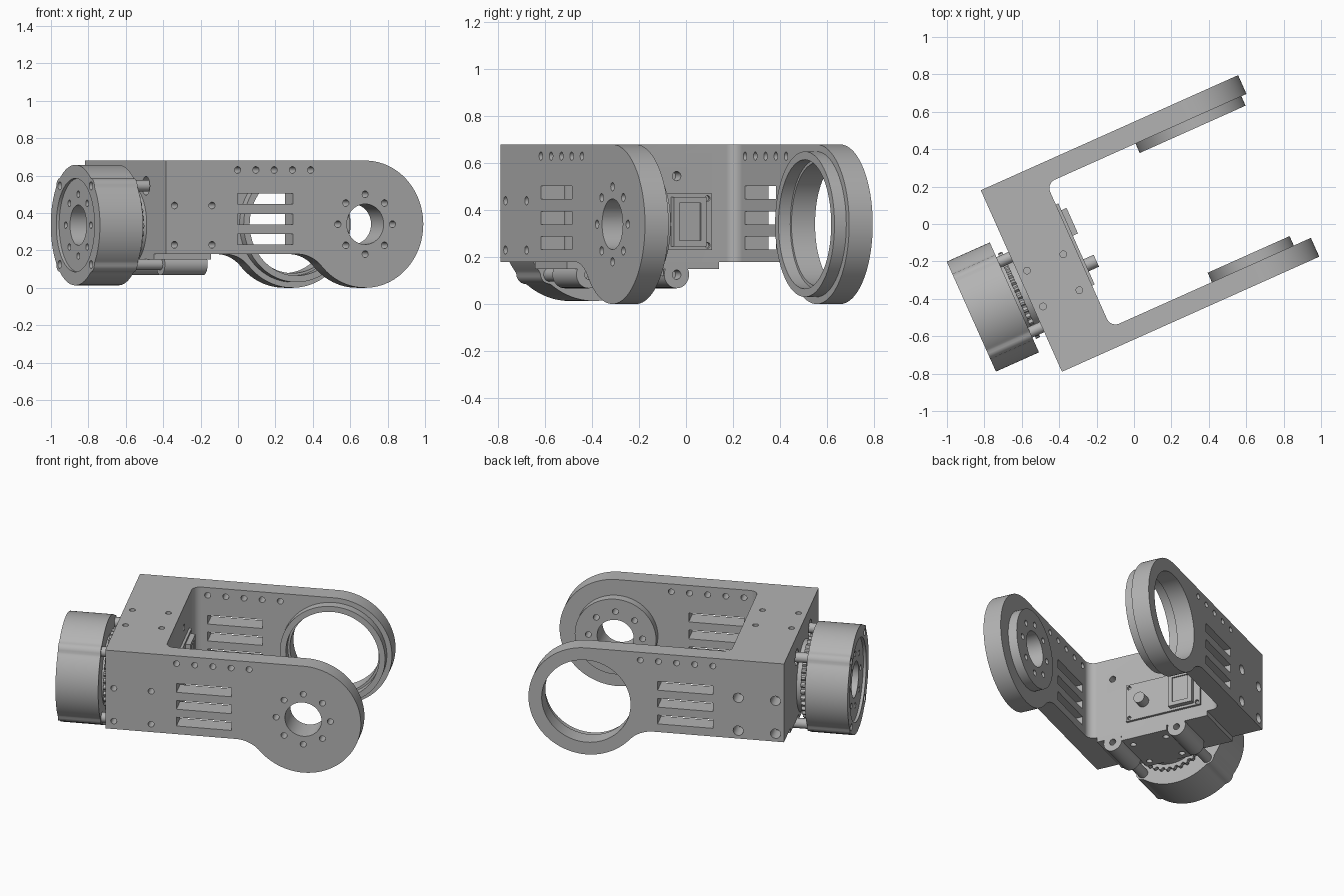
import bpy, bmesh
from math import sin, cos, pi, radians, sqrt, atan2
from mathutils import Matrix, Vector

cube = bpy.data.objects.get("Cube")
if cube:
    bpy.data.objects.remove(cube, do_unlink=True)

# One grey for the whole assembly
grey = bpy.data.materials.new("machined grey")
grey.use_nodes = True
COLOUR = (0.45, 0.45, 0.45, 1)
grey.diffuse_color = COLOUR
grey.node_tree.nodes["Principled BSDF"].inputs["Base Color"].default_value = COLOUR

# Local frame: u along the arms, v across them, z up
PLACE = Matrix.Translation((-0.385, -0.79, 0)) @ Matrix.Rotation(radians(24.1), 4, "Z")
AXES = {"u": lambda p, d: (d, p[0], p[1]),
        "v": lambda p, d: (p[0], d, p[1]),
        "z": lambda p, d: (p[0], p[1], d)}
parts = []


def circle(x, y, r, n=48):
    return [(x + r * cos(2 * pi * i / n), y + r * sin(2 * pi * i / n)) for i in range(n)]


def arc(x, y, r, a, b, n=12):
    return [(x + r * cos(a + (b - a) * i / n), y + r * sin(a + (b - a) * i / n)) for i in range(n + 1)]


def rect(x0, x1, y0, y1):
    return [(x0, y0), (x1, y0), (x1, y1), (x0, y1)]


def solid(name, prisms):
    """Object made of prisms (outline, axis, start, end)."""
    bm = bmesh.new()
    for outline, axis, a, b in prisms:
        low = [bm.verts.new(AXES[axis](p, a)) for p in outline]
        high = [bm.verts.new(AXES[axis](p, b)) for p in outline]
        bm.faces.new(low)
        bm.faces.new(high[::-1])
        for i in range(len(low)):
            j = (i + 1) % len(low)
            bm.faces.new((low[i], high[i], high[j], low[j]))
    bmesh.ops.recalc_face_normals(bm, faces=bm.faces)
    mesh = bpy.data.meshes.new(name)
    bm.to_mesh(mesh)
    bm.free()
    mesh.materials.append(grey)
    ob = bpy.data.objects.new(name, mesh)
    ob.matrix_world = PLACE
    bpy.context.collection.objects.link(ob)
    return ob


def part(name, prisms, *cut_groups):
    """Solid with groups of prisms cut away in turn."""
    ob = solid(name, prisms)
    for group in cut_groups:
        cutter = solid("cutter", group)
        cutter.hide_render = True
        mod = ob.modifiers.new("cut", "BOOLEAN")
        mod.operation, mod.solver, mod.object = "DIFFERENCE", "EXACT", cutter
        bpy.context.view_layer.update()
        graph = bpy.context.evaluated_depsgraph_get()
        mesh = bpy.data.meshes.new_from_object(ob.evaluated_get(graph))
        ob.modifiers.clear()
        ob.data = mesh
        bpy.data.objects.remove(cutter, do_unlink=True)
    parts.append(ob)
    return ob


WIDTH, THICK, TOP, BOTTOM = 1.063, 0.11, 0.68, 0.18
EYE_U, EYE_Z, EYE_R = 1.167, 0.34, 0.34
BLOCK_U = 0.335


# Arm outline: straight bar, round end, fillet under the round end
def arm_outline():
    fu, fr = 0.77, 0.188
    fz = BOTTOM - fr
    meet = atan2(EYE_Z - fz, EYE_U - fu)
    return ([(0, TOP), (0, BOTTOM)] + arc(fu, fz, fr, pi / 2, meet)
            + arc(EYE_U, EYE_Z, EYE_R, meet - pi, pi / 2, 64)[1:])


def bolt_ring(x, y, r, axis, a, b, hole=0.018):
    return [(circle(x + r * cos(i * pi / 4), y + r * sin(i * pi / 4), hole, 16), axis, a, b)
            for i in range(8)]


def arm_cuts(v0, v1, mount_r):
    a, b = v0 - 0.05, v1 + 0.05
    row = [(circle(0.42 + 0.107 * i, 0.63, 0.018, 16), "v", a, b) for i in range(5)]
    slots = [(rect(0.42, 0.745, z - 0.028, z + 0.028), "v", a, b) for z in (0.26, 0.367, 0.475)]
    mounts = [(circle(u, z, mount_r, 16), "v", a, b) for u in (0.05, 0.27) for z in (0.23, 0.44)]
    return row + slots + mounts


# Front arm with its bolted joint boss
joint = [(circle(EYE_U, EYE_Z, 0.108), "v", -0.1, 0.3)] + bolt_ring(EYE_U, EYE_Z, 0.16, "v", -0.1, 0.3)
part("front_arm", [(arm_outline(), "v", 0, THICK)], arm_cuts(0, THICK, 0.018) + joint)
part("front_arm_boss", [(circle(EYE_U, EYE_Z, 0.24, 72), "v", THICK, 0.165)], joint)

# Back arm with its large bearing seat
part("back_arm", [(arm_outline(), "v", WIDTH - THICK, WIDTH)],
     arm_cuts(WIDTH - THICK, WIDTH, 0.03) + [(circle(EYE_U, EYE_Z, 0.262, 72), "v", 0.8, 1.2)])
part("back_arm_bearing_seat", [(circle(EYE_U, EYE_Z, 0.31, 72), "v", 0.898, WIDTH - THICK)],
     [(circle(EYE_U, EYE_Z, 0.275, 72), "v", 0.8, 1.2)])

# Cross block joining the arms, with rounded inner corners
F = 0.05
inner, outer = THICK, WIDTH - THICK
block = ([(0, outer), (0, inner), (BLOCK_U + F, inner)]
         + arc(BLOCK_U + F, inner + F, F, -pi / 2, -pi)[1:]
         + arc(BLOCK_U + F, outer - F, F, pi, pi / 2) )
MOTOR_V, MOTOR_Z = 0.467, 0.335
screws = [(circle(u, v, 0.018, 16), "z", a, b)
          for u in (0.05, 0.263) for v in (0.36, 0.57) for a, b in ((0.05, 0.24), (0.6, 0.75))]
corners = [(MOTOR_V + i * 0.205, MOTOR_Z + j * 0.21) for i in (-1, 1) for j in (-1, 1)]
part("cross_block", [(block, "z", BOTTOM, TOP)], screws,
     [(circle(v, z, 0.02, 16), "u", 0.28, 0.4) for v, z in corners if z > MOTOR_Z]
     + [(circle(v, z, 0.05, 24), "u", -0.1, 0.06) for v, z in corners if z > MOTOR_Z])

# Motor mount below the block: ledge, centre pad and lugs
part("mount_ledge", [(rect(0, BLOCK_U, 0.16, 0.87), "z", 0.15, BOTTOM)], screws)
part("mount_pad", [(rect(0.0, BLOCK_U, 0.32, 0.61), "z", 0.12, 0.15)], screws)
for v, z in corners:
    if z < MOTOR_Z:
        part("mount_lug", [(circle(v, z, 0.058, 32), "u", 0.085, BLOCK_U)],
             [(circle(v, z, 0.02, 16), "u", 0.28, 0.4)])

# Standoffs between motor and mount
part("standoffs", [(circle(v, z, 0.03, 24), "u", -0.08, 0.1) for v, z in corners])


# Motor housing: round can with four slight corner ribs
def motor_outline(n=192):
    pts = []
    for i in range(n):
        t = 2 * pi * i / n
        d = (t % (pi / 2)) - pi / 4
        root = 0.045 ** 2 - (0.29 * sin(d)) ** 2
        r = max(0.322, 0.29 * cos(d) + sqrt(root)) if root > 0 else 0.322
        pts.append((MOTOR_V + r * cos(t), MOTOR_Z + r * sin(t)))
    return pts


part("motor_housing", [(motor_outline(), "u", -0.322, -0.07)],
     [(circle(MOTOR_V, MOTOR_Z, 0.25, 72), "u", -0.4, -0.305)]
     + [(circle(v, z, 0.022, 16), "u", -0.4, -0.27) for v, z in corners],
     [(circle(MOTOR_V, MOTOR_Z, 0.108), "u", -0.4, -0.12)]
     + bolt_ring(MOTOR_V, MOTOR_Z, 0.165, "u", -0.4, -0.25))

# Toothed ring and hub behind the motor
teeth = []
for i in range(144):
    r = 0.25 if i % 4 < 2 else 0.235
    teeth.append((MOTOR_V + r * cos(2 * pi * i / 144), MOTOR_Z + r * sin(2 * pi * i / 144)))
part("toothed_ring", [(teeth, "u", -0.055, -0.03)])
part("motor_hub", [(circle(MOTOR_V, MOTOR_Z, 0.215), "u", -0.07, 0.0)])

# Driver board, connector box and shaft on the inner wall
board_screws = [(circle(v, z, 0.012, 12), "u", 0.3, 0.4) for v in (0.375, 0.81) for z in (0.25, 0.45)]
part("driver_board", [(rect(0.355, 0.83, 0.23, 0.47), "u", BLOCK_U, 0.35)], board_screws)
part("connector_box", [(rect(0.64, 0.79, 0.245, 0.455), "u", 0.35, 0.38)],
     [(rect(0.665, 0.765, 0.27, 0.43), "u", 0.372, 0.4)])
part("shaft", [(circle(MOTOR_V, MOTOR_Z, 0.035, 32), "u", 0.35, 0.41)])

# Smooth the round walls, keep the edges sharp
bpy.ops.object.select_all(action="DESELECT")
for ob in parts:
    ob.select_set(True)
bpy.context.view_layer.objects.active = parts[0]
bpy.ops.object.shade_smooth_by_angle(angle=radians(30))
